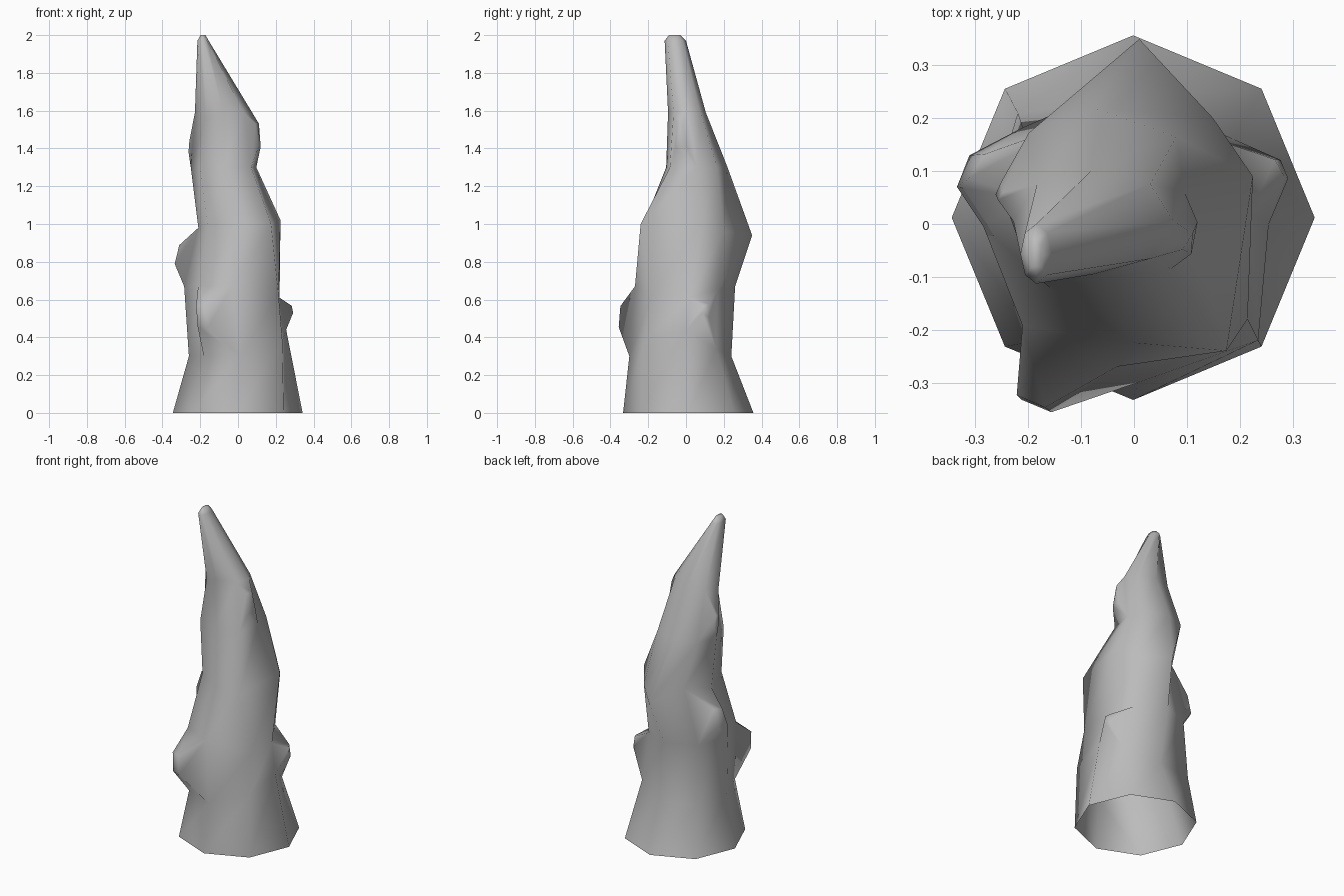
import bpy, bmesh
from math import cos, sin, pi
from mathutils import Vector

cube = bpy.data.objects.get("Cube")
if cube:
    bpy.data.objects.remove(cube)

stone = bpy.data.materials.new("grey stone")
stone.use_nodes = True
colour = (0.5, 0.5, 0.5, 1)
stone.diffuse_color = colour
stone.node_tree.nodes["Principled BSDF"].inputs["Base Color"].default_value = colour

SIDES = 8
# Rings of the spire: height, x range, y range
rings = [
    (0.00, -0.345, 0.342, -0.333, 0.357),
    (0.30, -0.260, 0.275, -0.300, 0.240),
    (0.67, -0.285, 0.220, -0.270, 0.260),
    (0.98, -0.210, 0.225, -0.245, 0.345),
    (1.30, -0.250, 0.097, -0.105, 0.220),
    (1.59, -0.228, 0.075, -0.095, 0.105),
    (1.97, -0.215, -0.155, -0.113, 0.000),
    (2.00, -0.198, -0.172, -0.090, -0.030),
]
# Irregular corners of the rock: ring -> {corner: position}
corners = {
    1: {0: (0.255, 0.00, 0.44), 1: (0.19, 0.16, 0.34),
        3: (-0.22, 0.21, 0.30), 7: (0.235, -0.22, 0.38)},
    2: {0: (0.22, 0.02, 0.61), 1: (0.14, 0.165, 0.65), 7: (0.215, -0.18, 0.62)},
    3: {0: (0.225, 0.09, 1.02), 1: (0.15, 0.20, 0.96), 2: (0.01, 0.35, 0.94),
        3: (-0.12, 0.19, 1.00), 5: (-0.16, -0.12, 1.00), 6: (0.00, -0.225, 1.00),
        7: (0.175, -0.24, 1.00)},
    4: {1: (0.08, 0.165, 1.30), 5: (-0.20, -0.085, 1.30), 7: (0.07, -0.085, 1.30)},
    5: {5: (-0.17, -0.065, 1.56)},
}
# Knobs: ring band, side, centre of the outer face, size relative to the band face
knobs = [
    (1, 5, (-0.190, -0.340, 0.51), 0.30),
    (1, 0, (0.280, 0.105, 0.545), 0.22),
    (2, 3, (-0.310, 0.105, 0.84), 0.32),
    (4, 3, (-0.255, 0.060, 1.41), 0.20),
    (4, 7, (0.108, -0.030, 1.47), 0.42),
]

# Lofted body, open underneath
bm = bmesh.new()
loops = []
for ring, (z, x0, x1, y0, y1) in enumerate(rings):
    cx, cy, rx, ry = (x0 + x1) / 2, (y0 + y1) / 2, (x1 - x0) / 2, (y1 - y0) / 2
    moved = corners.get(ring, {})
    loop = []
    for i in range(SIDES):
        a = 2 * pi * i / SIDES
        loop.append(bm.verts.new(moved.get(i, (cx + rx * cos(a), cy + ry * sin(a), z))))
    loops.append(loop)
bands = []
for low, high in zip(loops, loops[1:]):
    bands.append([bm.faces.new((low[i], low[(i + 1) % SIDES], high[(i + 1) % SIDES], high[i]))
                  for i in range(SIDES)])
bm.faces.new(loops[-1])

# Pull knobs out of single faces
for band, side, target, size in knobs:
    face = bands[band][side]
    centre = face.calc_center_median()
    outer = bmesh.ops.extrude_discrete_faces(bm, faces=[face])["faces"][0]
    for v in outer.verts:
        v.co = Vector(target) + (v.co - centre) * size

bmesh.ops.recalc_face_normals(bm, faces=bm.faces)
for f in bm.faces:
    f.smooth = True
mesh = bpy.data.meshes.new("rock_spire")
bm.to_mesh(mesh)
bm.free()
mesh.materials.append(stone)
spire = bpy.data.objects.new("rock_spire", mesh)
bpy.context.collection.objects.link(spire)
